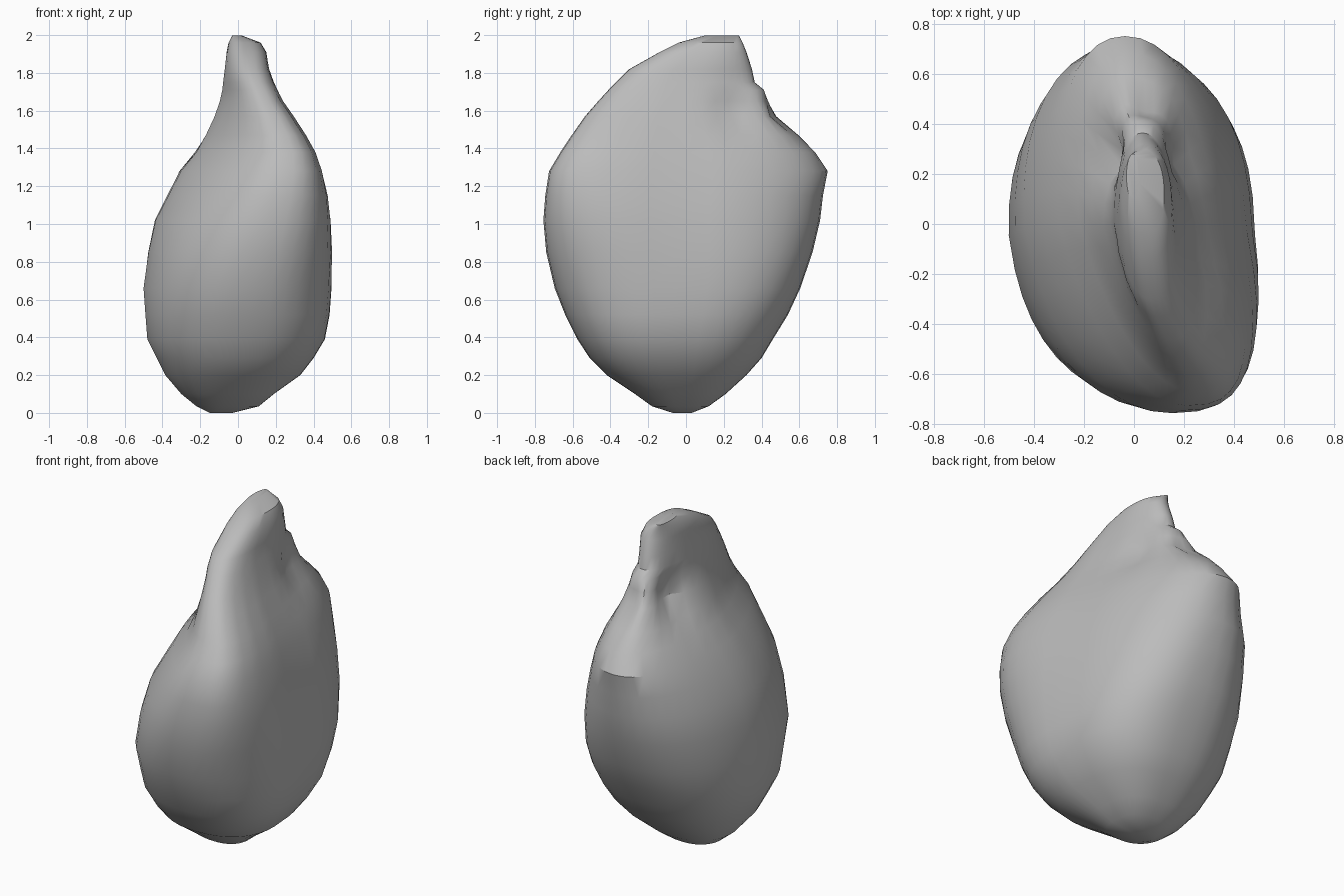
import bpy, bmesh, math

if "Cube" in bpy.data.objects:
    bpy.data.objects.remove(bpy.data.objects["Cube"])

SEG = 40
# Cross-sections from bottom to top: z, left, right, front, back
rings = [
    (0.0, -0.15, -0.03, -0.07, 0.03), (0.035, -0.22, 0.11, -0.18, 0.12),
    (0.1, -0.30, 0.19, -0.27, 0.21), (0.2, -0.385, 0.33, -0.42, 0.32),
    (0.29, -0.43, 0.40, -0.51, 0.40), (0.39, -0.48, 0.46, -0.575, 0.46),
    (0.52, -0.49, 0.485, -0.64, 0.54), (0.66, -0.50, 0.495, -0.695, 0.605),
    (0.85, -0.475, 0.498, -0.74, 0.67), (1.02, -0.44, 0.49, -0.755, 0.71),
    (1.15, -0.375, 0.475, -0.745, 0.725), (1.28, -0.31, 0.445, -0.725, 0.75),
    (1.38, -0.23, 0.41, -0.665, 0.685), (1.47, -0.18, 0.36, -0.605, 0.61),
    (1.57, -0.13, 0.295, -0.535, 0.52), (1.65, -0.10, 0.24, -0.465, 0.475),
    (1.71, -0.085, 0.21, -0.41, 0.43), (1.75, -0.08, 0.19, -0.37, 0.37),
    (1.82, -0.07, 0.165, -0.30, 0.35), (1.91, -0.06, 0.15, -0.14, 0.32),
    (1.96, -0.05, 0.12, -0.04, 0.30), (1.998, -0.03, 0.02, 0.10, 0.28),
]


def bump(v, centre, width):
    return math.exp(-((v - centre) / width) ** 2)


def ramp(v, start, end):
    return min(1, max(0, (v - start) / (end - start)))


def mix(a, b, t):
    return a + (b - a) * t


def section(ring):
    z, x0, x1, y0, y1 = ring
    cx, hx, cy, hy = (x0 + x1) / 2, (x1 - x0) / 2, (y0 + y1) / 2, (y1 - y0) / 2
    fade = 1 - ramp(z, 1.5, 1.9)
    t = ramp(z, 0.7, 1.35)
    outline = []
    for i in range(SEG):
        a = 2 * math.pi * i / SEG
        c, s = math.cos(a), math.sin(a)
        # squareness of each quarter, changing from the base to the top
        if s < 0:
            power = mix(2.25, 2.8, t) if c > 0 else mix(2.4, 2.0, t)
        else:
            power = mix(2.6, 2.1, t) if c > 0 else mix(2.25, 2.1, t)
        dx = hx * math.copysign(abs(c) ** (2 / power), c)
        dy = hy * math.copysign(abs(s) ** (2 / power), s)
        # twisted body: front swings right, the upper back swings left
        lean = mix(0.14, 0.28, t) if dy < 0 else mix(0.03, 0.12, t)
        outline.append((dx - lean * dy * fade, cy + dy, i, s))
    # fit the twisted outline to the section width
    lo, hi = min(o[0] for o in outline), max(o[0] for o in outline)
    points = []
    for x, y, i, s in outline:
        dx = (x - lo) / (hi - lo) * 2 * hx - hx
        # pinched waist where the neck meets the back shoulder
        dx *= 1 - 0.42 * bump(y, 0.27, 0.11) * bump(z, 1.6, 0.11)
        # folds that fade away below the neck
        dx *= 1 - 0.04 * (i % 2) * bump(z, 1.58, 0.2)
        x = cx + dx
        # shallow trough running from the neck to the back tip
        if s > 0:
            y -= 0.07 * bump(x, 0.04, 0.07) * bump(z, 1.58, 0.11)
        points.append((x, y, z))
    return points


# Fleshy body with its pinched neck, lofted through the sections
bm = bmesh.new()
loops = [[bm.verts.new(p) for p in section(r)] for r in rings]
for low, high in zip(loops, loops[1:]):
    for i in range(SEG):
        j = (i + 1) % SEG
        bm.faces.new((low[i], low[j], high[j], high[i]))
bm.faces.new(loops[0][::-1])
bm.faces.new(loops[-1])
bmesh.ops.recalc_face_normals(bm, faces=bm.faces)
mesh = bpy.data.meshes.new("fruit_body")
bm.to_mesh(mesh)
bm.free()
body = bpy.data.objects.new("fruit_body", mesh)
bpy.context.collection.objects.link(body)

# Plain grey skin
skin = bpy.data.materials.new("grey_skin")
skin.diffuse_color = (0.5, 0.5, 0.5, 1)
skin.use_nodes = True
skin.node_tree.nodes["Principled BSDF"].inputs["Base Color"].default_value = skin.diffuse_color
mesh.materials.append(skin)

bpy.context.view_layer.objects.active = body
body.select_set(True)
bpy.ops.object.shade_smooth_by_angle(angle=math.radians(35))
